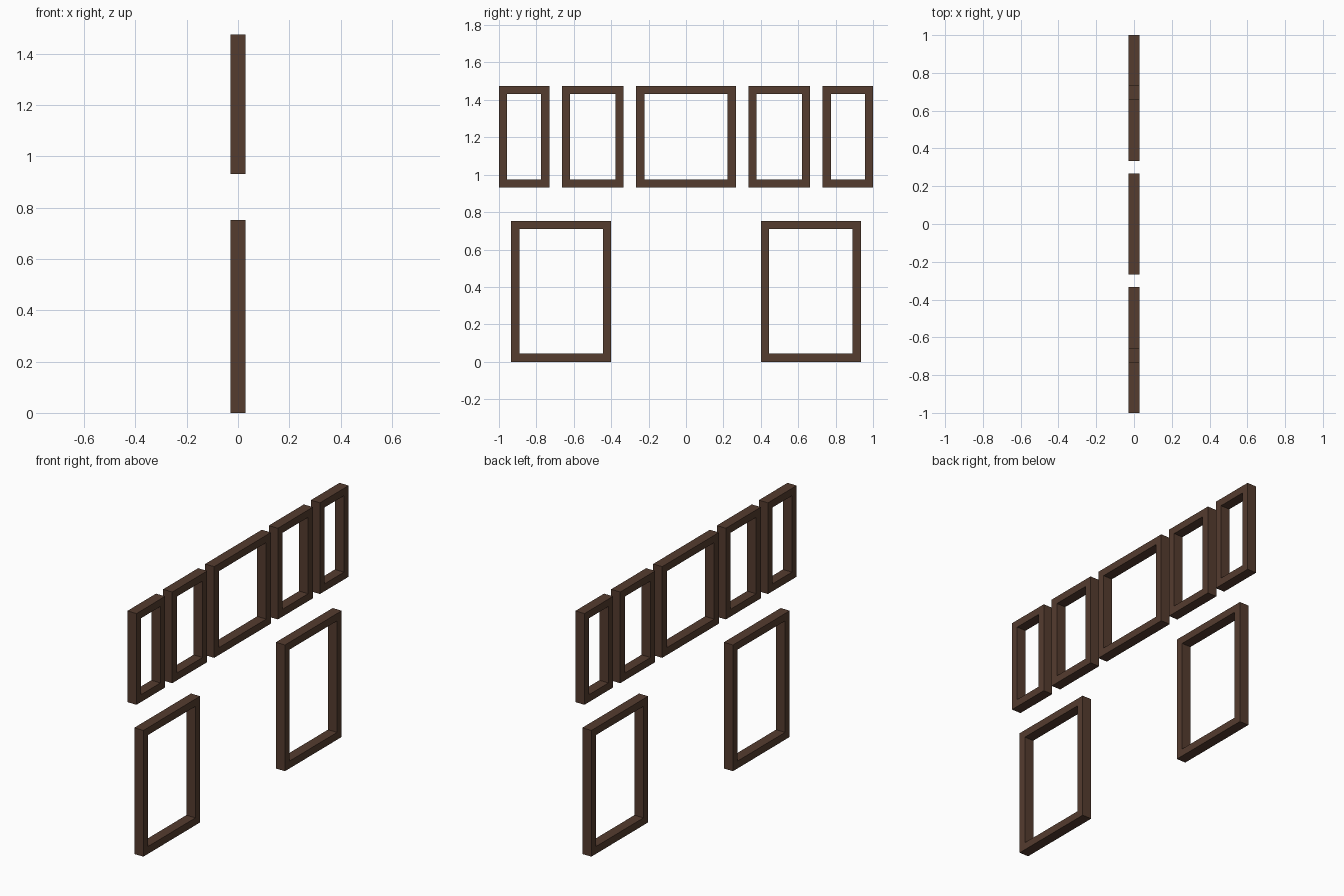
import bpy
import bmesh

if "Cube" in bpy.data.objects:
    bpy.data.objects.remove(bpy.data.objects["Cube"])

DEPTH = 0.06    # frame thickness along x
BORDER = 0.044  # width of each frame member

wood = bpy.data.materials.new("dark_wood")
wood.diffuse_color = (0.09, 0.045, 0.028, 1.0)
wood.use_nodes = True
wood.node_tree.nodes["Principled BSDF"].inputs["Base Color"].default_value = wood.diffuse_color


def corners(y0, y1, z0, z1):
    return [(y0, z0), (y1, z0), (y1, z1), (y0, z1)]


def window_frame(name, y0, y1, z0, z1):
    """Rectangular ring in the yz plane with mitred corners, extruded along x."""
    bm = bmesh.new()
    b = BORDER
    outer = [bm.verts.new((-DEPTH / 2, y, z)) for y, z in corners(y0, y1, z0, z1)]
    inner = [bm.verts.new((-DEPTH / 2, y, z))
             for y, z in corners(y0 + b, y1 - b, z0 + b, z1 - b)]
    ring = []
    for i in range(4):
        j = (i + 1) % 4
        ring.append(bm.faces.new((outer[i], outer[j], inner[j], inner[i])))
    ext = bmesh.ops.extrude_face_region(bm, geom=ring, use_keep_orig=True)
    moved = [g for g in ext["geom"] if isinstance(g, bmesh.types.BMVert)]
    bmesh.ops.translate(bm, verts=moved, vec=(DEPTH, 0, 0))
    bmesh.ops.recalc_face_normals(bm, faces=bm.faces[:])
    mesh = bpy.data.meshes.new(name)
    bm.to_mesh(mesh)
    bm.free()
    mesh.materials.append(wood)
    obj = bpy.data.objects.new(name, mesh)
    bpy.context.collection.objects.link(obj)
    return obj


UPPER = (0.931, 1.475)
LOWER = (0.0, 0.753)

# Upper row: centre window
window_frame("upper_centre_frame", -0.267, 0.267, *UPPER)

# Paired windows on both sides
pairs = [
    ("upper_middle_frame", 0.333, 0.663, UPPER),
    ("upper_outer_frame", 0.73, 1.0, UPPER),
    ("lower_frame", 0.4, 0.935, LOWER),
]
for name, near, far, (z0, z1) in pairs:
    window_frame(name + "_right", near, far, z0, z1)
    window_frame(name + "_left", -far, -near, z0, z1)
